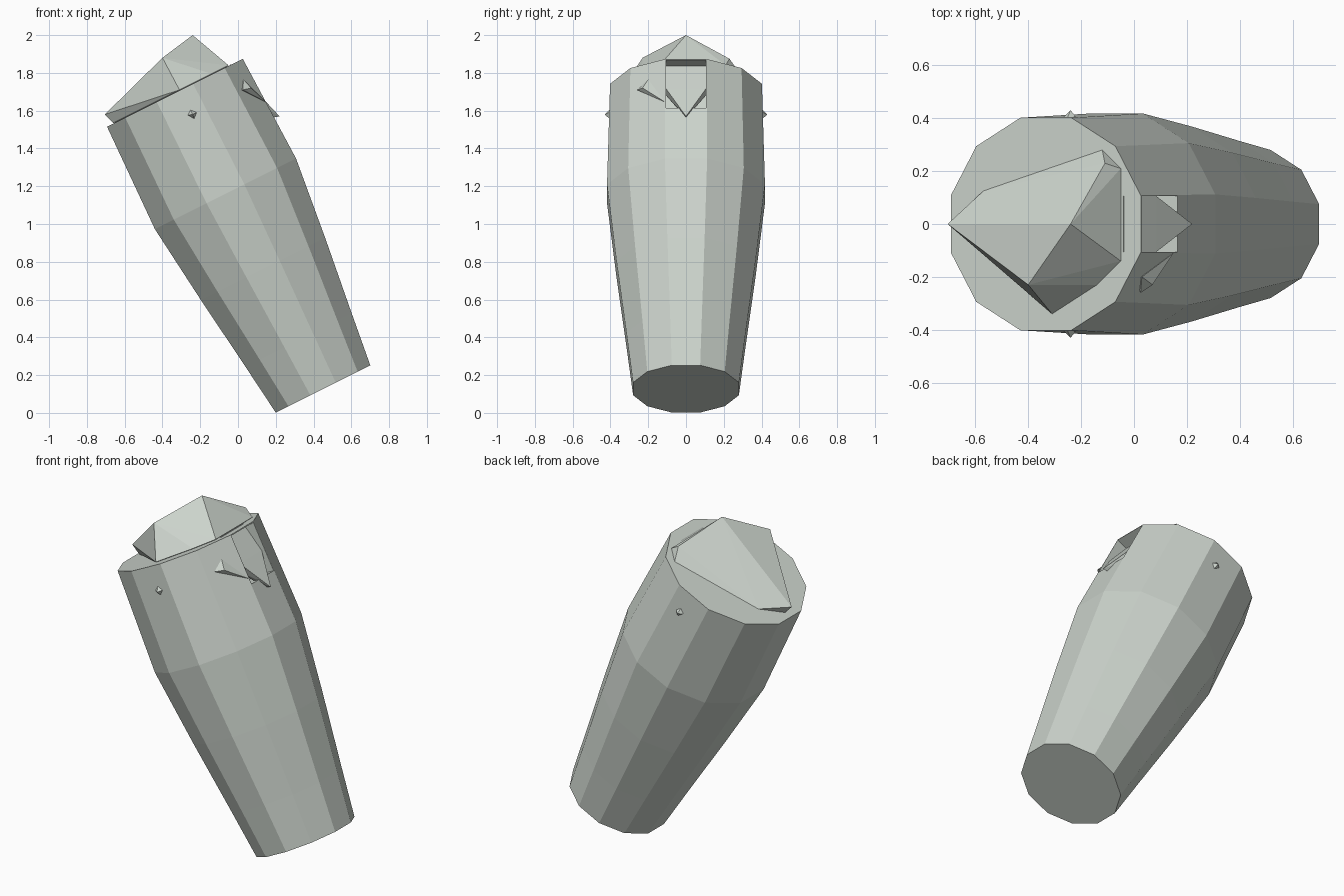
import bpy, bmesh, math
from mathutils import Vector

if "Cube" in bpy.data.objects:
    bpy.data.objects.remove(bpy.data.objects["Cube"])

mat = bpy.data.materials.new("pale_grey_green")
mat.diffuse_color = (0.60, 0.65, 0.60, 1)
mat.use_nodes = True
mat.node_tree.nodes["Principled BSDF"].inputs["Base Color"].default_value = mat.diffuse_color

BASE = Vector((0.45, 0, 0.127))        # centre of the bottom end
AXIS = Vector((-0.447, 0, 0.894))      # leaning body axis
SIDE = Vector((0.894, 0, 0.447))       # across the body


def at(t, r, y):
    """Point at height t along the leaning axis, r across it, y sideways."""
    return BASE + AXIS * t + SIDE * r + Vector((0, y, 0))


def finish(name, bm):
    bmesh.ops.recalc_face_normals(bm, faces=bm.faces)
    me = bpy.data.meshes.new(name)
    bm.to_mesh(me)
    bm.free()
    me.materials.append(mat)
    ob = bpy.data.objects.new(name, me)
    bpy.context.collection.objects.link(ob)
    return ob


def hull(name, points):
    bm = bmesh.new()
    for p in points:
        bm.verts.new(p)
    res = bmesh.ops.convex_hull(bm, input=bm.verts)
    junk = [g for g in res["geom_interior"] + res["geom_unused"]
            if isinstance(g, bmesh.types.BMVert)]
    bmesh.ops.delete(bm, geom=list(set(junk)), context='VERTS')
    return finish(name, bm)


# Leaning twelve-sided body: (height, apothem) rings
PROFILE = [(0, .28), (.29, .315), (.71, .368), (1.155, .418), (1.753, .402)]
bm = bmesh.new()
rings = []
for t, a in PROFILE:
    R = a / math.cos(math.radians(15))
    angles = [math.radians(15 + 30 * k) for k in range(12)]
    rings.append([bm.verts.new(at(t, R * math.cos(q), R * math.sin(q))) for q in angles])
for lo, hi in zip(rings, rings[1:]):
    for k in range(12):
        j = (k + 1) % 12
        bm.faces.new((lo[k], lo[j], hi[j], hi[k]))
bm.faces.new(rings[0])
bm.faces.new(rings[-1])
body = finish("body", bm)

# Slot cut under the rim on the right-hand side
cutter = hull("slot_cutter", [at(t, r, y) for t in (1.459, 1.747)
                              for r in (.29, .5) for y in (-.105, .105)])
cutter.hide_render = True
cutter.hide_viewport = True
cut = body.modifiers.new("slot", 'BOOLEAN')
cut.operation = 'DIFFERENCE'
cut.solver = 'EXACT'
cut.object = cutter

# Pointed tongue sloping out of the slot
tongue = [(.22, 0, 1.57), (.165, 0, 1.56)]
for s in (-1, 1):
    tongue += [(-.04, s * .105, 1.845), (.085, s * .105, 1.715),
               (-.07, s * .105, 1.80), (.04, s * .105, 1.68)]
hull("tongue", tongue)

# Faceted crystal standing out of the top
hull("top_crystal", [
    (-.24, 0, 2.0), (-.705, 0, 1.58), (-.40, -.23, 1.88), (-.11, .23, 1.875),
    (-.57, .125, 1.58), (-.12, .28, 1.805), (-.05, .21, 1.84), (-.05, -.14, 1.84),
    (-.14, -.23, 1.795), (-.31, -.34, 1.71), (-.66, 0, 1.535), (-.3, 0, 1.60)])

# Dart-shaped chip beside the slot
hull("side_dart", [(.03, -.20, 1.765), (.025, -.26, 1.71), (.07, -.23, 1.72),
                   (.0, -.20, 1.70), (.15, -.11, 1.645)])

# Small diamond studs on the front and back
for s, name in ((-1, "front_stud"), (1, "back_stud")):
    c = Vector((-.24, s * .395, 1.58))
    hull(name, [c + Vector(d) for d in ((.03, 0, .015), (-.037, 0, -.005), (0, .035, 0),
                                        (0, -.035, 0), (.012, 0, -.033), (-.015, 0, .033))])
